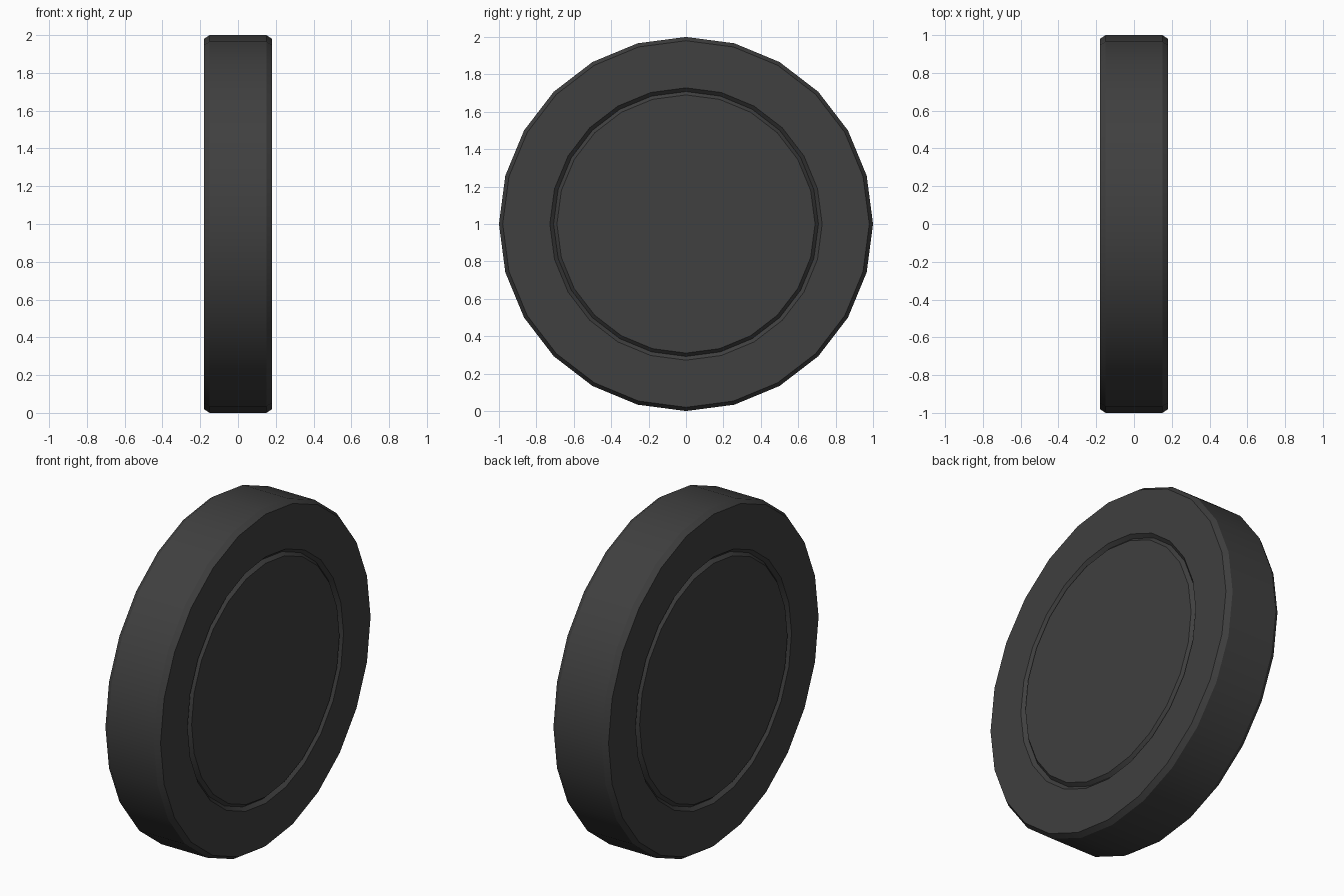
import bpy, bmesh
from math import sin, cos, tau

if "Cube" in bpy.data.objects:
    bpy.data.objects.remove(bpy.data.objects["Cube"])

SIDES = 24
# Half profile (x, radius): disc face, V groove, side wall, chamfered rim
half = [(0.18, 0.69), (0.16, 0.708), (0.18, 0.728), (0.18, 0.98), (0.15, 1.0)]
profile = half + [(-x, r) for x, r in reversed(half)]

# Wheel: profile spun around the x axis
bm = bmesh.new()
rings = [[bm.verts.new((x, r * sin(tau * i / SIDES), 1 + r * cos(tau * i / SIDES)))
          for i in range(SIDES)] for x, r in profile]
for a, b in zip(rings, rings[1:]):
    for i in range(SIDES):
        j = (i + 1) % SIDES
        bm.faces.new((a[i], a[j], b[j], b[i]))
# Flat disc faces on both sides
bm.faces.new(rings[0])
bm.faces.new(rings[-1])
bmesh.ops.recalc_face_normals(bm, faces=bm.faces[:])

mesh = bpy.data.meshes.new("wheel")
bm.to_mesh(mesh)
bm.free()
wheel = bpy.data.objects.new("wheel", mesh)
bpy.context.collection.objects.link(wheel)

# Dark rubber
mat = bpy.data.materials.new("dark_rubber")
mat.diffuse_color = (0.05, 0.05, 0.05, 1)
mat.use_nodes = True
mat.node_tree.nodes["Principled BSDF"].inputs["Base Color"].default_value = mat.diffuse_color
mesh.materials.append(mat)

bpy.context.view_layer.objects.active = wheel
wheel.select_set(True)
bpy.ops.object.shade_smooth_by_angle(angle=0.5)
